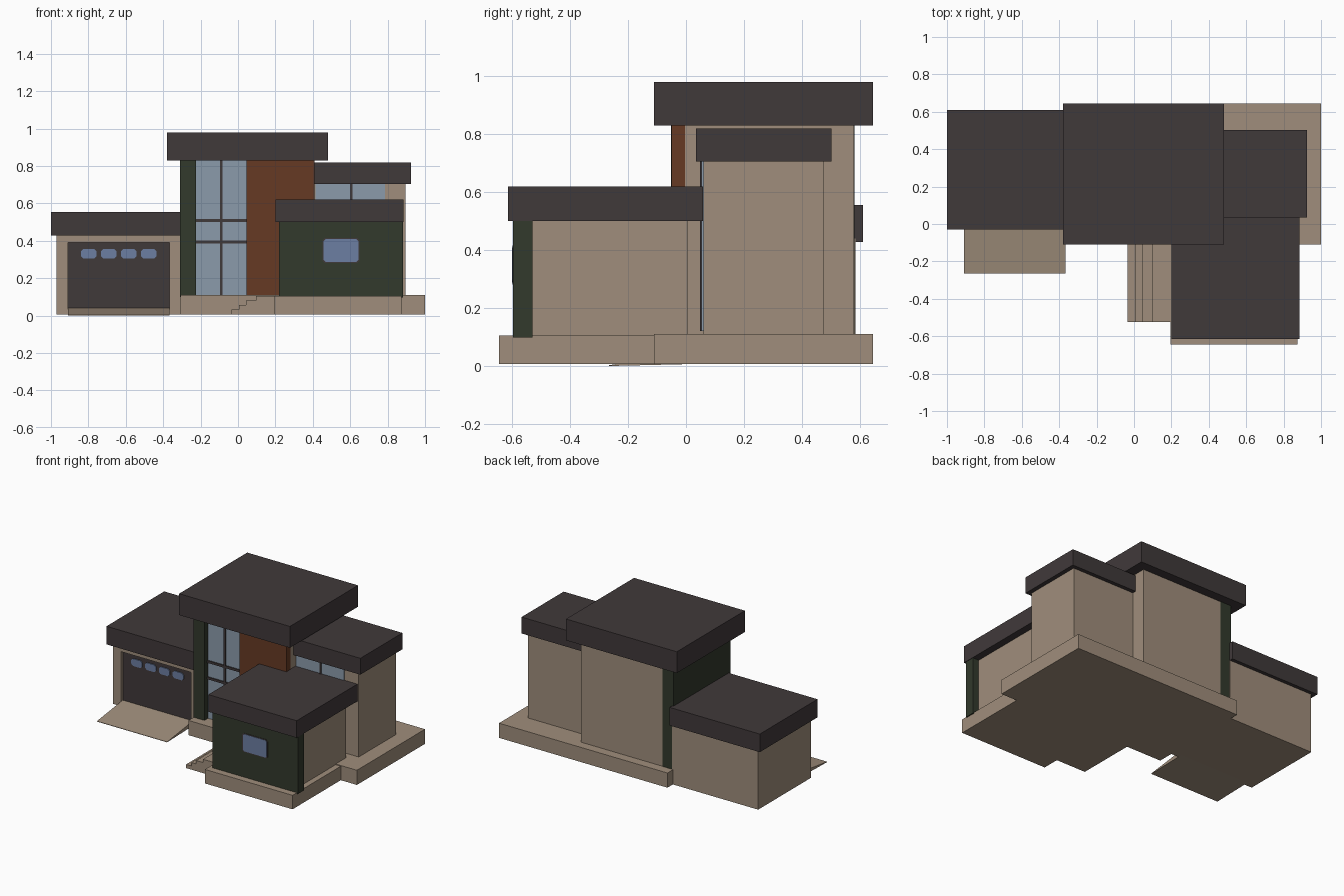
import bpy

if "Cube" in bpy.data.objects:
    bpy.data.objects.remove(bpy.data.objects["Cube"])


def material(name, rgb):
    m = bpy.data.materials.new(name)
    m.diffuse_color = (*rgb, 1)
    m.use_nodes = True
    m.node_tree.nodes["Principled BSDF"].inputs["Base Color"].default_value = m.diffuse_color
    return m


STONE = material("beige_stone", (0.35, 0.27, 0.20))
ROOF = material("charcoal", (0.051, 0.041, 0.042))
GREEN = material("dark_green", (0.032, 0.041, 0.025))
WOOD = material("rust_wood", (0.133, 0.042, 0.017))
GLASS = material("pale_glass", (0.26, 0.33, 0.41))
BLUE = material("blue_glass", (0.15, 0.21, 0.36))


def extrude(name, profile, axis, a, b, mat):
    """Prism: profile is (y, z) along x, or (x, z) along y."""
    def point(p, t):
        return (t, p[0], p[1]) if axis == "x" else (p[0], t, p[1])
    n = len(profile)
    verts = [point(p, a) for p in profile] + [point(p, b) for p in profile]
    faces = [list(range(n))[::-1], list(range(n, 2 * n))]
    faces += [(i, (i + 1) % n, n + (i + 1) % n, n + i) for i in range(n)]
    if axis == "y":
        faces = [list(f)[::-1] for f in faces]
    me = bpy.data.meshes.new(name)
    me.from_pydata(verts, [], faces)
    me.materials.append(mat)
    ob = bpy.data.objects.new(name, me)
    bpy.context.collection.objects.link(ob)
    return ob


def box(name, x0, x1, y0, y1, z0, z1, mat):
    return extrude(name, [(x0, z0), (x1, z0), (x1, z1), (x0, z1)], "y", y0, y1, mat)


def pane(name, x0, x1, z0, z1, y, c, mat):
    """Thin front-facing plate with clipped corners of size c."""
    pts = [(x0 + c, z0), (x1 - c, z0), (x1, z0 + c), (x1, z1 - c),
           (x1 - c, z1), (x0 + c, z1), (x0, z1 - c), (x0, z0 + c)]
    return extrude(name, pts, "y", y - 0.004, y + 0.004, mat)


B = 0.007  # underside of the foundations

# Foundations
box("main_foundation", -0.308, 1.0, -0.11, 0.645, B, 0.11, STONE)
box("front_foundation", 0.195, 0.875, -0.645, -0.10, B, 0.105, STONE)

# Entrance steps, climbing towards +x
steps = [(-0.035, 0.033), (0.005, 0.057), (0.043, 0.081), (0.096, 0.104)]
profile, z = [(0.2, B)], B
outline = []
for x, top in steps:
    outline += [(x, z), (x, top)]
    z = top
profile = [(0.2, B)] + [(0.2, z)] + outline[::-1]
extrude("entrance_steps", profile[::-1], "y", -0.525, -0.10, STONE)

# Tower
box("tower_body", -0.23, 0.408, -0.005, 0.58, 0.10, 0.84, STONE)
box("tower_green_wall", -0.31, -0.225, -0.052, 0.582, 0.10, 0.84, GREEN)
box("tower_wood_wall", 0.045, 0.41, -0.05, -0.003, 0.10, 0.84, WOOD)
box("tower_roof", -0.38, 0.48, -0.11, 0.645, 0.83, 0.98, ROOF)
box("tower_glass", -0.226, 0.046, -0.012, -0.003, 0.11, 0.832, GLASS)
box("tower_mullion", -0.097, -0.083, -0.02, -0.01, 0.11, 0.832, ROOF)
for i, z in enumerate((0.395, 0.51)):
    box(f"tower_crossbar_{i}", -0.226, 0.046, -0.02, -0.01, z - 0.008, z + 0.008, ROOF)

# Right wing
box("right_wing_body", 0.40, 0.895, 0.06, 0.475, 0.10, 0.71, STONE)
box("right_wing_roof", 0.40, 0.925, 0.035, 0.502, 0.705, 0.82, ROOF)
box("right_wing_glass", 0.414, 0.785, 0.054, 0.062, 0.12, 0.707, GLASS)
box("right_wing_mullion", 0.599, 0.612, 0.048, 0.056, 0.12, 0.707, ROOF)

# Front wing
box("front_wing_body", 0.25, 0.835, -0.54, 0.005, 0.10, 0.51, STONE)
box("front_wing_green_wall", 0.22, 0.883, -0.597, -0.53, 0.098, 0.51, GREEN)
box("front_wing_roof", 0.2, 0.886, -0.615, 0.058, 0.50, 0.62, ROOF)
pane("front_wing_window_frame", 0.452, 0.65, 0.282, 0.415, -0.595, 0.012, ROOF)
pane("front_wing_window", 0.458, 0.644, 0.288, 0.409, -0.597, 0.01, BLUE)

# Garage: body behind the door, piers and lintel around it
box("garage_body", -0.97, -0.30, 0.03, 0.585, B, 0.44, STONE)
box("garage_pier_left", -0.97, -0.91, 0.0, 0.03, B, 0.44, STONE)
box("garage_pier_right", -0.365, -0.308, 0.0, 0.03, B, 0.44, STONE)
box("garage_lintel", -0.91, -0.365, 0.0, 0.03, 0.39, 0.44, STONE)
box("garage_door", -0.91, -0.365, 0.022, 0.031, 0.03, 0.39, ROOF)
box("garage_roof", -1.0, -0.30, -0.03, 0.61, 0.428, 0.555, ROOF)
for i in range(4):
    x = -0.798 + 0.107 * i
    pane(f"garage_door_window_{i}", x - 0.042, x + 0.042, 0.305, 0.356, 0.02, 0.013, BLUE)

# Driveway ramp
extrude("driveway_ramp", [(-0.265, 0.0), (0.03, B), (0.03, 0.042), (-0.265, 0.003)],
        "x", -0.91, -0.365, STONE)

# Make every outward normal consistent
import bmesh
for ob in bpy.context.collection.objects:
    bm = bmesh.new()
    bm.from_mesh(ob.data)
    bmesh.ops.recalc_face_normals(bm, faces=bm.faces)
    bm.to_mesh(ob.data)
    bm.free()
